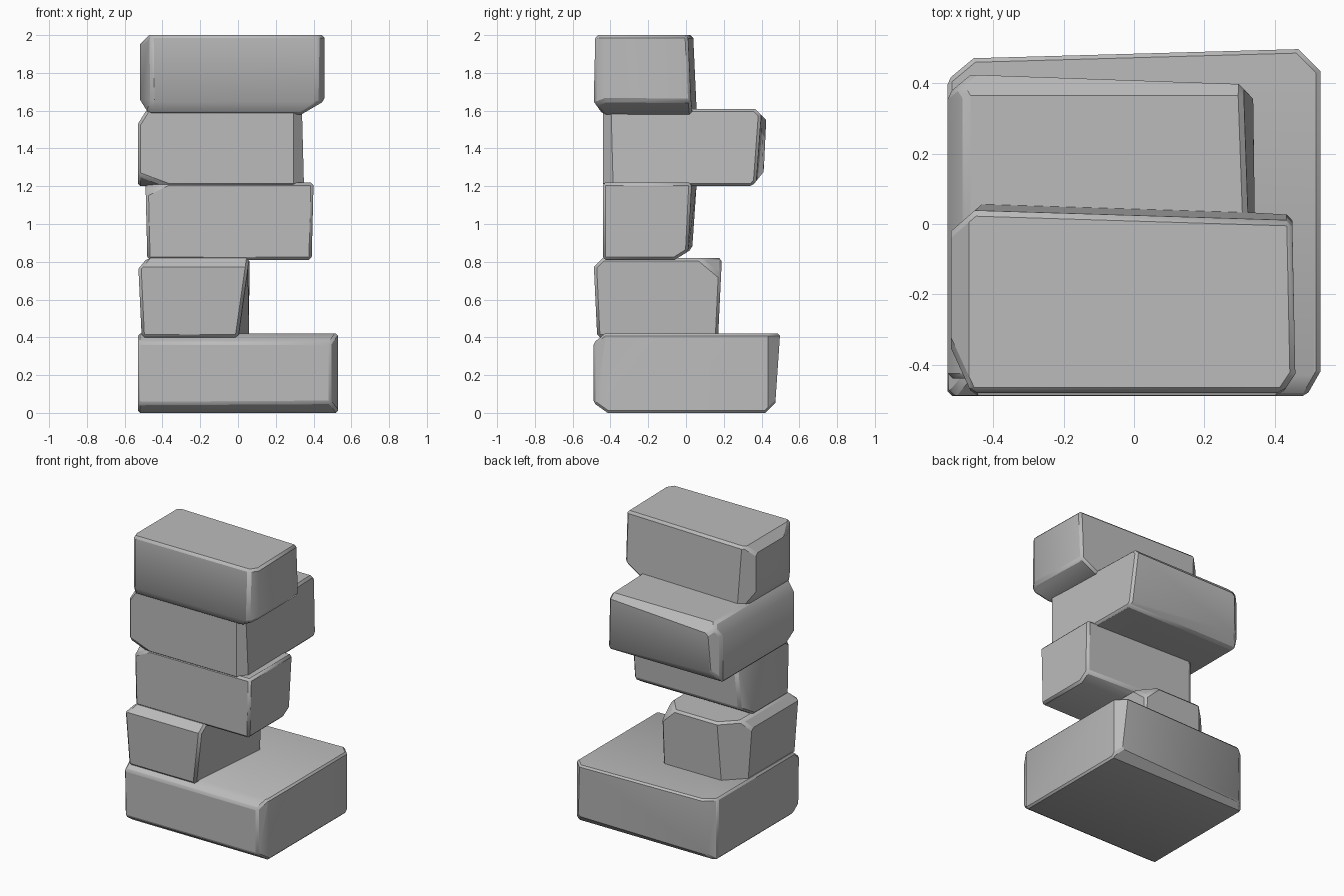
import bpy
import bmesh
import math
from mathutils import Vector

cube = bpy.data.objects.get("Cube")
if cube:
    bpy.data.objects.remove(cube, do_unlink=True)

stone = bpy.data.materials.new("stone grey")
stone.use_nodes = True
grey = (0.5, 0.5, 0.5, 1)
stone.diffuse_color = grey
stone.node_tree.nodes["Principled BSDF"].inputs["Base Color"].default_value = grey


def slice_off(bm, point, normal):
    """Cut away everything beyond a plane and close the hole."""
    geom = bm.verts[:] + bm.edges[:] + bm.faces[:]
    cut = bmesh.ops.bisect_plane(bm, geom=geom, dist=0.0001, plane_co=point,
                                 plane_no=normal, clear_outer=True)
    rim = [e for e in cut["geom_cut"] if isinstance(e, bmesh.types.BMEdge)]
    if rim:
        bmesh.ops.contextual_create(bm, geom=rim)


def block(name, low, high, z_low, z_high, chips, bevel=0.02):
    """Rough stone block: two corner outlines, chipped by planes, then bevelled.

    Each chip is (direction, size): the signs of the direction pick the corner
    or edge, and size gives how far the cut runs along each axis.
    """
    bm = bmesh.new()
    rings = [[bm.verts.new((x, y, z)) for x, y in ring]
             for ring, z in ((low, z_low), (high, z_high))]
    bm.faces.new(rings[0][::-1])
    bm.faces.new(rings[1])
    for i in range(4):
        j = (i + 1) % 4
        bm.faces.new((rings[0][i], rings[0][j], rings[1][j], rings[1][i]))

    # Chips are measured from the block's original corners
    corners = [v.co.copy() for v in bm.verts]
    for size in chips:
        signs = [(s > 0) - (s < 0) for s in size]
        normal = Vector([1 / s if s else 0 for s in size])
        picked = [c for c in corners if all(
            s == 0 or s * (c[k] - (0, 0, (z_low + z_high) / 2)[k] - (centre(corners)[k] if k < 2 else 0)) > 0
            for k, s in enumerate(signs))]
        corner = sum(picked, Vector()) / len(picked)
        slice_off(bm, corner - normal / normal.length_squared, normal.normalized())

    bmesh.ops.recalc_face_normals(bm, faces=bm.faces[:])
    mesh = bpy.data.meshes.new(name)
    bm.to_mesh(mesh)
    bm.free()
    mesh.materials.append(stone)
    obj = bpy.data.objects.new(name, mesh)
    bpy.context.collection.objects.link(obj)

    # Narrow worn edges
    worn = obj.modifiers.new("worn edges", "BEVEL")
    worn.width = bevel
    worn.segments = 1
    worn.limit_method = "ANGLE"
    worn.angle_limit = math.radians(50)

    bpy.ops.object.select_all(action="DESELECT")
    obj.select_set(True)
    bpy.context.view_layer.objects.active = obj
    bpy.ops.object.shade_smooth_by_angle(angle=math.radians(40))


def centre(points):
    return sum(points, Vector()) / len(points)


# Wide base slab
block("base_stone",
      [(-.53, -.48), (.53, -.49), (.53, .47), (-.53, .45)],
      [(-.53, -.49), (.53, -.49), (.53, .5), (-.53, .47)], 0, .42,
      [(.04, -.07, 0), (-.06, .05, 0), (.05, .05, 0), (0, -.07, -.05),
       (0, -.06, .05), (0, .04, -.04)], .015)

# Short stone on the left of the base
block("lower_stone",
      [(-.51, -.47), (.0, -.47), (.06, .17), (-.51, .17)],
      [(-.53, -.49), (.06, -.49), (.06, .19), (-.53, .19)], .4, .82,
      [(.1, .12, .1), (-.14, .14, 0), (0, -.05, .05), (-.05, 0, .06)], .015)

# Middle stone
block("middle_stone",
      [(-.48, -.44), (.39, -.44), (.39, .01), (-.48, .03)],
      [(-.49, -.44), (.4, -.44), (.4, .03), (-.49, .06)], .81, 1.22,
      [(0, .08, -.05), (-.12, -.08, .06), (-.06, .08, 0)], .015)

# Stone pushed out to the back
block("upper_stone",
      [(-.53, -.44), (.35, -.44), (.34, .37), (-.53, .41)],
      [(-.53, -.44), (.34, -.44), (.31, .4), (-.53, .43)], 1.2, 1.61,
      [(.05, -.05, 0), (-.16, -.1, -.06), (-.05, 0, .08), (0, .04, -.05),
       (-.06, .05, 0), (0, .05, .05)], .015)

# Top stone with undercut ends
block("top_stone",
      [(-.52, -.49), (.46, -.49), (.45, .03), (-.52, .06)],
      [(-.52, -.48), (.46, -.48), (.45, .01), (-.52, .04)], 1.58, 2,
      [(-.06, -.13, 0), (.12, 0, -.07), (0, -.05, -.07), (-.05, 0, -.08),
       (-.05, 0, .05), (-.08, .07, 0), (.04, -.06, 0)], .02)
